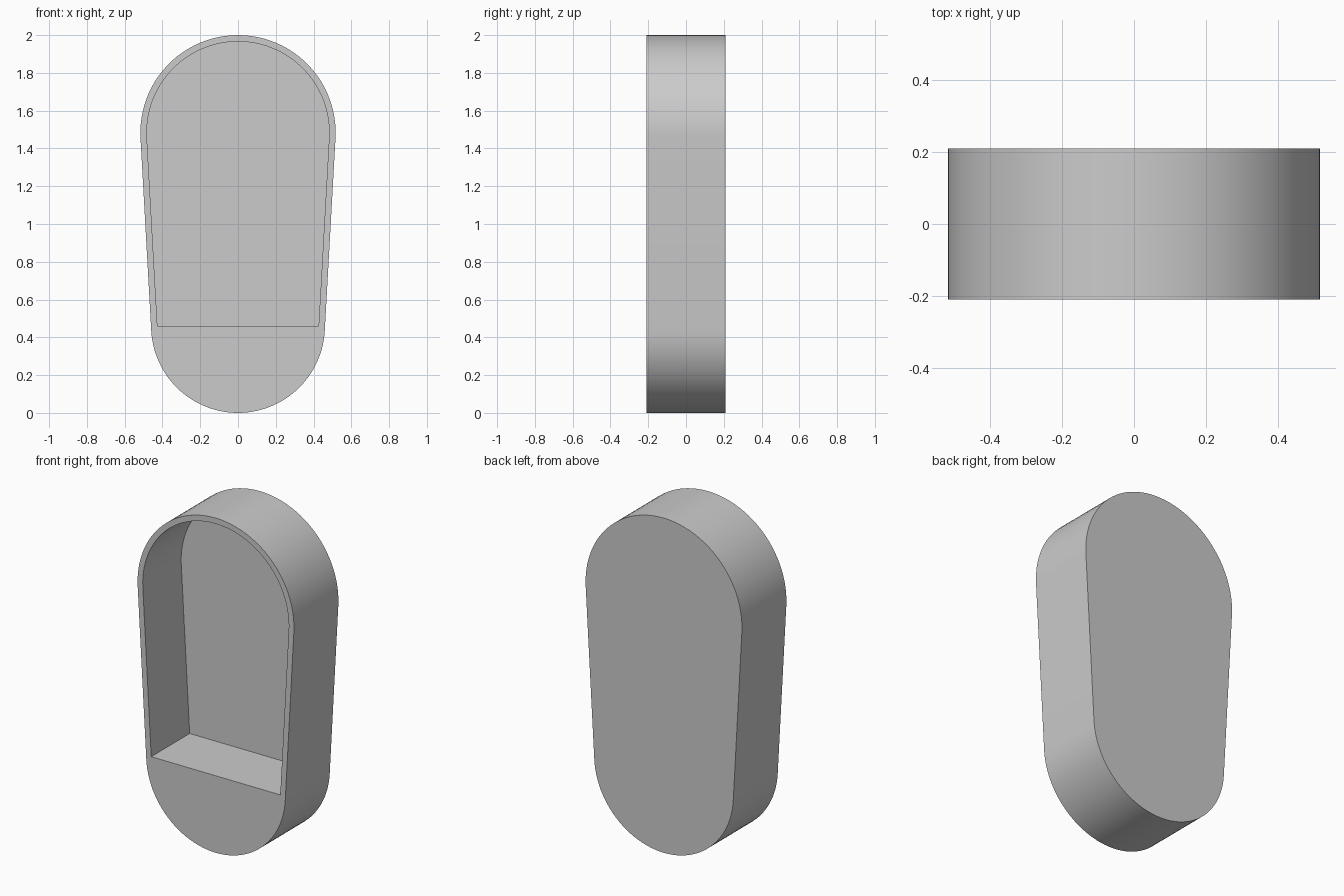
import bpy, bmesh
from math import sin, cos, asin, pi, radians

if "Cube" in bpy.data.objects:
    bpy.data.objects.remove(bpy.data.objects["Cube"])

TOP_R, BOT_R = 0.517, 0.46           # end radii of the tapered capsule
TOP_Z, BOT_Z = 2 - TOP_R, BOT_R      # arc centres
WALL, FRONT, BACK, FLOOR = 0.034, -0.21, 0.21, 0.153
SEGS = 48
tilt = asin((TOP_R - BOT_R) / (TOP_Z - BOT_Z))


def arc(radius, z, start, end):
    return [(radius * cos(t), z + radius * sin(t))
            for t in (start + (end - start) * i / SEGS for i in range(SEGS + 1))]


# Profiles: outer top and bottom arcs, and the niche with its flat sill
outer_top = arc(TOP_R, TOP_Z, -tilt, pi + tilt)
outer_bottom = arc(BOT_R, BOT_Z, pi + tilt, 2 * pi - tilt)
sill = (BOT_R - WALL) / cos(tilt)
niche = arc(TOP_R - WALL, TOP_Z, -tilt, pi + tilt) + [(-sill, BOT_Z), (sill, BOT_Z)]

bm = bmesh.new()


def ring(points, y):
    return [bm.verts.new((x, y, z)) for x, z in points]


def bridge(a, b):
    for i in range(len(a)):
        j = (i + 1) % len(a)
        bm.faces.new((a[i], a[j], b[j], b[i]))


outer = outer_top + outer_bottom
front, back = ring(outer, FRONT), ring(outer, BACK)
mouth, recess = ring(niche, FRONT), ring(niche, FLOOR)

# Outer side, back panel, niche walls and niche back
bridge(front, back)
bm.faces.new(back)
bridge(mouth, recess)
bm.faces.new(recess)

# Front rim around the niche, then the lower front panel
n = SEGS + 1
for i in range(n):
    bm.faces.new((front[i], front[i + 1], mouth[i + 1], mouth[i]))
bm.faces.new((front[-1], front[0], mouth[0], mouth[-1]))
bm.faces.new(front[n:] + [mouth[-1], mouth[-2]])
bmesh.ops.recalc_face_normals(bm, faces=bm.faces)

mesh = bpy.data.meshes.new("niche_shell")
bm.to_mesh(mesh)
bm.free()
shell = bpy.data.objects.new("niche_shell", mesh)
bpy.context.collection.objects.link(shell)

# Plain grey material
grey = bpy.data.materials.new("plain_grey")
grey.use_nodes = True
colour = (0.6, 0.6, 0.6, 1)
grey.diffuse_color = colour
grey.node_tree.nodes["Principled BSDF"].inputs["Base Color"].default_value = colour
mesh.materials.append(grey)

bpy.ops.object.select_all(action="DESELECT")
shell.select_set(True)
bpy.context.view_layer.objects.active = shell
bpy.ops.object.shade_smooth_by_angle(angle=radians(30))
